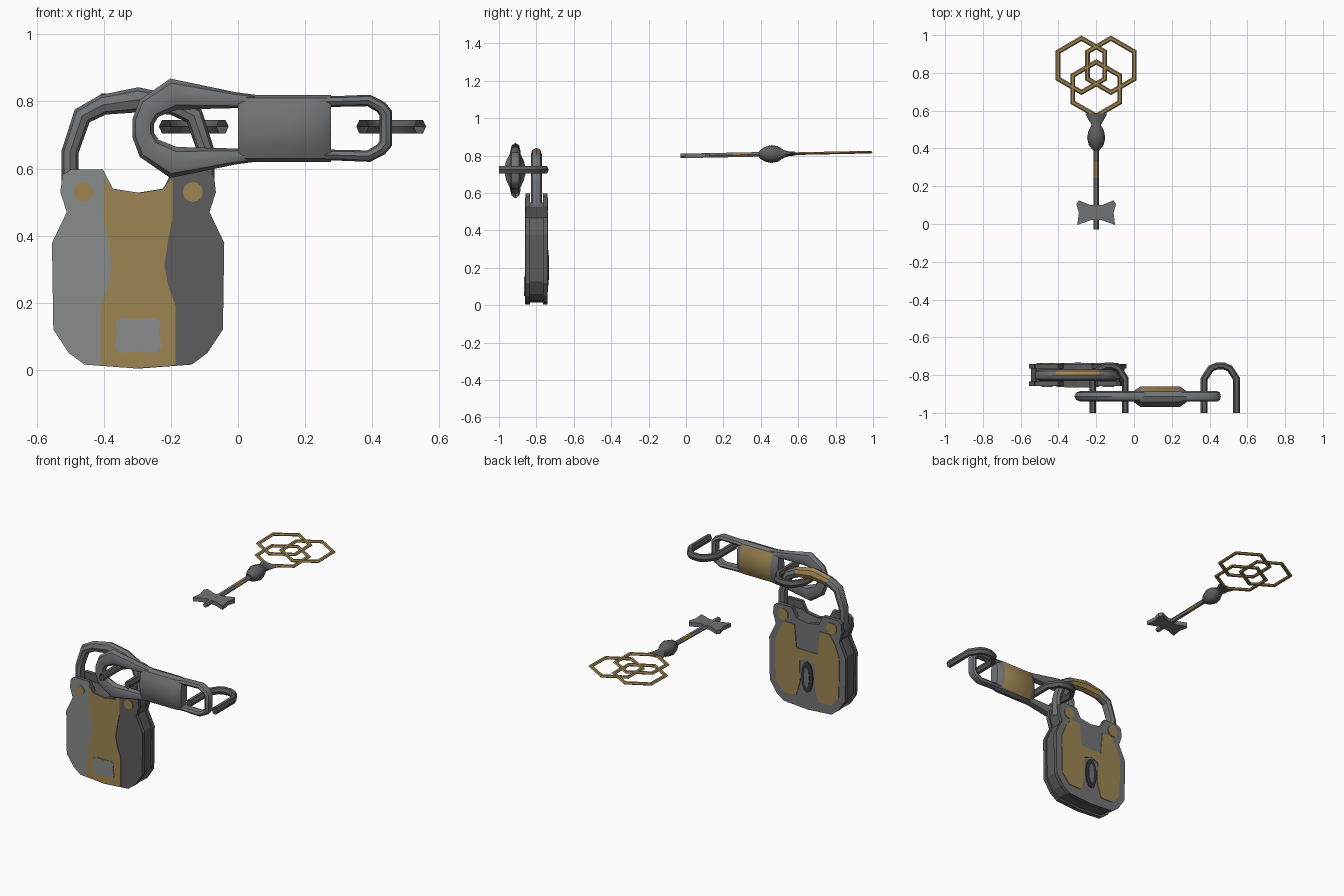
import bpy, bmesh, math
from mathutils import Vector

if "Cube" in bpy.data.objects:
    bpy.data.objects.remove(bpy.data.objects["Cube"])


def material(name, r, g, b):
    m = bpy.data.materials.new(name)
    m.diffuse_color = (r, g, b, 1)
    m.use_nodes = True
    m.node_tree.nodes["Principled BSDF"].inputs["Base Color"].default_value = m.diffuse_color
    return m


LIGHT = material("light_steel", .25, .265, .265)
MID = material("mid_steel", .165, .175, .185)
DARK = material("dark_steel", .11, .11, .11)
GOLD = material("old_gold", .34, .235, .085)
BLACK = material("keyhole_dark", .04, .04, .04)


def finish(name, bm, mats, rule=None, smooth=None):
    bmesh.ops.recalc_face_normals(bm, faces=bm.faces)
    bm.normal_update()
    if rule:
        for f in bm.faces:
            f.material_index = rule(f.calc_center_median(), f.normal)
    me = bpy.data.meshes.new(name)
    bm.to_mesh(me)
    bm.free()
    for m in mats:
        me.materials.append(m)
    ob = bpy.data.objects.new(name, me)
    bpy.context.collection.objects.link(ob)
    if smooth:
        bpy.ops.object.select_all(action='DESELECT')
        ob.select_set(True)
        bpy.context.view_layer.objects.active = ob
        bpy.ops.object.shade_smooth_by_angle(angle=math.radians(smooth))
    return ob


CX = -0.298  # lock centre line


def upright(u, v, h):
    return Vector((CX + u, h, v))


def slab(name, pts, h0, h1, mats, rule=None, put=upright, split=None):
    """Extrude a flat outline from h0 to h1."""
    bm = bmesh.new()
    f = bm.faces.new([bm.verts.new(put(u, v, h0)) for u, v in pts])
    ext = bmesh.ops.extrude_face_region(bm, geom=[f], use_keep_orig=True)
    shift = put(0, 0, h1) - put(0, 0, h0)
    bmesh.ops.translate(bm, vec=shift, verts=[e for e in ext['geom'] if isinstance(e, bmesh.types.BMVert)])
    if split is not None:
        bmesh.ops.bisect_plane(bm, geom=bm.verts[:] + bm.edges[:] + bm.faces[:],
                               plane_co=(split, 0, 0), plane_no=(1, 0, 0))
    return finish(name, bm, mats, rule)


def sweep(name, path, radii, normal, mats, sides=8, closed=False, rule=None, smooth=40, caps=True):
    """Tube along a planar path; radii holds (in plane, across plane) per point."""
    bm, rings, n = bmesh.new(), [], len(path)
    normal = Vector(normal)
    for i, p in enumerate(path):
        a = path[i - 1] if i or closed else None
        b = path[(i + 1) % n] if i < n - 1 or closed else None
        d0 = (p - a).normalized() if a is not None else (b - p).normalized()
        d1 = (b - p).normalized() if b is not None else d0
        t = (d0 + d1).normalized()
        miter = 1 / max(.6, t.dot(d0))
        side = t.cross(normal).normalized()
        ra, rb = radii[i]
        rings.append([bm.verts.new(p + side * ra * miter * math.cos(k * math.tau / sides)
                                   + normal * rb * math.sin(k * math.tau / sides)) for k in range(sides)])
    for i in range(n if closed else n - 1):
        r, s = rings[i], rings[(i + 1) % n]
        for k in range(sides):
            j = (k + 1) % sides
            bm.faces.new((r[k], r[j], s[j], s[k]))
    if caps and not closed:
        bm.faces.new(rings[0])
        bm.faces.new(rings[-1])
    return finish(name, bm, mats, rule, smooth)


def mirror_u(half):
    """Close a half outline that starts and ends on the centre line."""
    return half + [(-u, v) for u, v in reversed(half) if abs(u) > 1e-6]


def oval(cu, cv, ru, rv, n=12):
    return [(cu + ru * math.cos(i * math.tau / n), cv + rv * math.sin(i * math.tau / n)) for i in range(n)]


# --- padlock body: two plates around a slightly smaller core
body = mirror_u([(0, .003), (.16, .015), (.207, .05), (.253, .12), (.257, .378), (.213, .47), (.232, .53),
                 (.226, .58), (.2, .597), (.105, .597), (.075, .54), (0, .528)])
slab("lock_front_plate", body, -.858, -.835, [LIGHT, DARK],
     lambda c, n: 0 if n.y < -.9 and c.x < CX else 1, split=CX)
slab("lock_back_plate", body, -.765, -.741, [MID, DARK], lambda c, n: 0 if n.y > .9 else 1)
core = [(u * .965, .012 + min(v, .555) * .97) for u, v in body]
slab("lock_core", core, -.836, -.764, [DARK])

# --- front inlays
band = mirror_u([(0, .006), (.112, .014), (.112, .19), (.09, .25), (.078, .31), (.09, .39), (.103, .45),
                 (.103, .575), (.075, .537), (0, .525)])
slab("front_gold_band", band, -.862, -.857, [GOLD])
slab("front_nameplate", mirror_u([(0, .055), (.055, .05), (.07, .07), (.062, .11), (.066, .145), (.05, .155),
                                  (0, .15)]), -.865, -.861, [LIGHT])
for s, tag in ((-1, "left"), (1, "right")):
    slab("front_rivet_" + tag, oval(.163 * s, .53, .03, .03), -.862, -.857, [GOLD])
    slab("back_rivet_" + tag, oval(.163 * s, .54, .035, .035), -.742, -.737, [GOLD])

# --- back inlays and keyhole
slab("back_gold_panel", mirror_u([(0, .31), (.05, .29), (.048, .16), (.075, .07), (.16, .07), (.212, .13),
                                  (.217, .37), (.185, .45), (.15, .5), (.085, .5), (.072, .36), (0, .36)]),
     -.742, -.737, [GOLD])
slab("keyhole_surround", oval(0, .2, .04, .095), -.742, -.735, [BLACK])
slab("keyhole_slot", oval(0, .2, .018, .065, 8), -.736, -.732, [MID])

# --- shackle, thicker at the top with a gold inlay behind
half = [(.203, .53, .025), (.203, .65, .025), (.167, .757, .027), (.105, .79, .03), (0, .805, .037)]
arch = [(-u, v, r) for u, v, r in half] + [(u, v, r) for u, v, r in reversed(half[:-1])]
sweep("shackle", [upright(u, v, -.80) for u, v, r in arch], [(r, .03) for u, v, r in arch], (0, 1, 0),
      [MID, GOLD], rule=lambda c, n: 1 if abs(c.x - CX) < .11 and n.y > .25 else 0)

# --- large chain link lying in the front plane
ZL, YL = .72, -.912
top = [(-.283, .02, .032), (-.265, .06, .036), (-.192, .102, .045), (-.01, .084, .024), (.08, .078, .018),
       (.29, .08, .016), (.39, .083, .017), (.427, .063, .018), (.441, .045, .019)]
loop = top + [(x, -z, r) for x, z, r in reversed(top)]
sweep("large_link", [Vector((x, YL, ZL + z)) for x, z, r in loop], [(r, .028) for x, z, r in loop],
      (0, 1, 0), [MID], closed=True)

# --- swollen plate across the large link, gold on its back
bm = bmesh.new()
prof = [(.0, .1), (.028, .09), (.046, .055), (.055, .02)]
prof = prof + [(y, -z) for y, z in reversed(prof)]
prof = prof + [(-y, z) for y, z in reversed(prof) if y > 0]
rows = []
for x, k in ((0, .55), (.035, 1), (.242, 1), (.277, .55)):
    rows.append([bm.verts.new((x, -.914 + y * k, ZL + z)) for y, z in prof])
for a, b in zip(rows, rows[1:]):
    for i in range(len(prof)):
        j = (i + 1) % len(prof)
        bm.faces.new((a[i], a[j], b[j], b[i]))
bm.faces.new(rows[0])
bm.faces.new(rows[-1])
finish("link_plate", bm, [MID, GOLD],
       lambda c, n: 1 if n.y > .5 and .035 < c.x < .242 else 0, 35)

# --- open half links passing through the large link
for x0, tag in ((-.132, "left"), (.457, "right")):
    h = [(.086, -1.0), (.086, -.82), (.05, -.765), (.02, -.752)]
    pts = [(-u, y) for u, y in h] + [(u, y) for u, y in reversed(h)]
    sweep("half_link_" + tag, [Vector((x0 + u, y, .725)) for u, y in pts], [(.018, .023)] * len(pts),
          (0, 0, 1), [DARK], sides=6, caps=False)


# --- key, rising slightly towards its bow
KX = -.2


def key_z(y):
    return .799 + .02 * y


def flat(u, v, h):
    return Vector((KX + u, v, key_z(v) + h))


for i, (u, v) in enumerate(((-.078, .84), (.078, .84), (0, .715))):
    ring = [flat(u + .143 * math.sin(k * math.tau / 6), v + .143 * math.cos(k * math.tau / 6), 0)
            for k in range(6)]
    sweep("key_bow_ring_%d" % (i + 1), ring, [(.0125, .008)] * 6, (0, 0, 1), [GOLD], sides=6, closed=True, smooth=25)

# shaft with a gold sleeve section
shaft = [-.03, .25, .33, .42]
sweep("key_shaft", [flat(0, y, 0) for y in shaft], [(.015, .014)] * 4, (0, 0, 1), [MID, GOLD], sides=6,
      rule=lambda c, n: 1 if .26 < c.y < .32 else 0, smooth=25)

# bulb and flared neck
neck = [(.39, .018, .018), (.42, .04, .038), (.455, .048, .048), (.49, .042, .042), (.525, .024, .02),
        (.55, .04, .013), (.585, .058, .01)]
sweep("key_collar", [flat(0, y, 0) for y, a, b in neck], [(a, b) for y, a, b in neck], (0, 0, 1), [DARK],
      smooth=50)

# bow-tie shaped bit
for s, tag in ((-1, "left"), (1, "right")):
    wing = [(0, .022), (.03 * s, .02), (.1 * s, -.005), (.092 * s, .06), (.105 * s, .105), (.092 * s, .125),
            (.03 * s, .1), (0, .1)]
    slab("key_bit_" + tag, wing, -.012, .012, [MID], put=flat)
